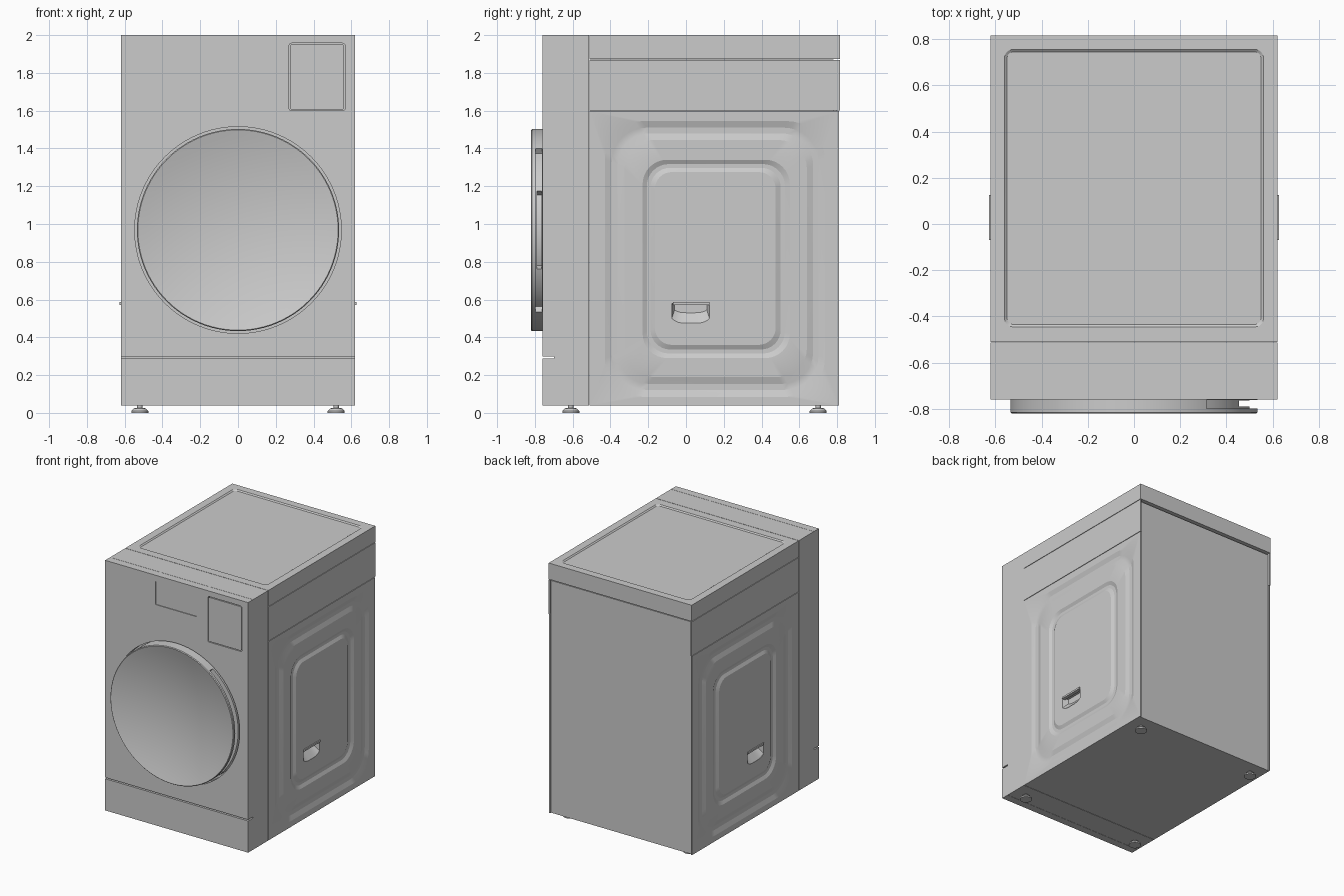
import bpy, bmesh, math

old = bpy.data.objects.get("Cube")
if old:
    bpy.data.objects.remove(old, do_unlink=True)

grey = bpy.data.materials.new("light_grey")
grey.use_nodes = True
grey.diffuse_color = (0.6, 0.6, 0.6, 1)
grey.node_tree.nodes["Principled BSDF"].inputs["Base Color"].default_value = grey.diffuse_color

X, Y, Z = 0.62, 0.76, 2.0      # half width, front face, height
BASE = 0.04                    # underside of the cabinet
SEAM = -0.51                   # seam between front frame and cabinet
BACK = 0.815


def place(plane, u, v, d):
    return {"x": (d, u, v), "y": (u, d, v), "z": (u, v, d)}[plane]


def rounded(u0, u1, v0, v1, r=0.0, seg=8):
    """Rounded rectangle outline with a fixed number of points."""
    pts = []
    corners = [(u1 - r, v1 - r), (u0 + r, v1 - r), (u0 + r, v0 + r), (u1 - r, v0 + r)]
    for k, (cu, cv) in enumerate(corners):
        for i in range(seg + 1):
            a = math.pi / 2 * (k + i / seg)
            pts.append((cu + r * math.cos(a), cv + r * math.sin(a)))
    return pts


def circle(cu, cv, r, n=96):
    return [(cu + r * math.cos(2 * math.pi * i / n), cv + r * math.sin(2 * math.pi * i / n))
            for i in range(n)]


def loft(name, plane, loops):
    """Closed solid through a list of (outline, depth) loops."""
    bm = bmesh.new()
    rings = [[bm.verts.new(place(plane, u, v, d)) for u, v in pts] for pts, d in loops]
    n = len(rings[0])
    for a, b in zip(rings, rings[1:]):
        for i in range(n):
            j = (i + 1) % n
            bm.faces.new((a[i], a[j], b[j], b[i]))
    bm.faces.new(rings[0])
    bm.faces.new(rings[-1])
    bmesh.ops.remove_doubles(bm, verts=bm.verts, dist=1e-5)
    bmesh.ops.recalc_face_normals(bm, faces=bm.faces)
    mesh = bpy.data.meshes.new(name)
    bm.to_mesh(mesh)
    bm.free()
    ob = bpy.data.objects.new(name, mesh)
    bpy.context.collection.objects.link(ob)
    mesh.materials.append(grey)
    return ob


def box(name, x0, x1, y0, y1, z0, z1):
    outline = rounded(x0, x1, y0, y1)
    return loft(name, "z", [(outline, z0), (outline, z1)])


def prism(name, plane, outline, d0, d1):
    return loft(name, plane, [(outline, d0), (outline, d1)])


def cut(ob, cutter):
    mod = ob.modifiers.new("cut", "BOOLEAN")
    mod.operation, mod.solver, mod.object = "DIFFERENCE", "EXACT", cutter
    bpy.context.view_layer.objects.active = ob
    bpy.ops.object.modifier_apply(modifier=mod.name)
    bpy.data.objects.remove(cutter, do_unlink=True)


# Cabinet core, front frame and back panel
box("cabinet_core", -0.54, 0.54, SEAM, 0.78, BASE, 1.87)
box("front_frame", -X, X, -0.698, SEAM - 0.003, BASE, Z)
box("back_panel", -0.61, 0.61, 0.78, 0.80, BASE, 1.86)

# Lid with a shallow sunken top
lid = rounded(-X, X, SEAM, BACK)
loft("lid", "z", [(lid, 1.873), (lid, Z),
                  (rounded(-0.56, 0.56, -0.445, 0.755, 0.035), Z),
                  (rounded(-0.55, 0.55, -0.435, 0.745, 0.03), Z - 0.008)])


# Side panels: two pressed ring grooves and a scooped grip
def wall(s, z0, z1, back):
    """Side wall with a thin flange wrapping past the back panel."""
    inner, outer = rounded(SEAM, 0.79, z0, z1), rounded(SEAM, back, z0, z1)
    return [(inner, s * 0.53), (inner, s * 0.61), (outer, s * 0.61), (outer, s * X)]


def groove(s, outer, inner, r_out, r_in, depth=0.012):
    """Four loops going down, across and up between two outlines."""
    loops = []
    for t, drop in ((0, 0), (0.35, depth), (0.65, depth), (1, 0)):
        edges = [a + (b - a) * t for a, b in zip(outer, inner)]
        loops.append((rounded(*edges, r_out + (r_in - r_out) * t), s * (X - drop)))
    return loops


def scoop(top, side, low, half, n=12):
    """Grip outline: straight top, short sides and a bowed bottom."""
    mid = 0.025
    pts = [(mid + half, top), (mid - half, top)]
    for i in range(n + 1):
        t = -1 + 2 * i / n
        pts.append((mid + half * t, low + (side - low) * t ** 4))
    return pts


for s, side in ((1, "left"), (-1, "right")):
    loops = wall(s, BASE, 1.598, 0.81)
    loops += groove(s, (-0.43, 0.735, 0.085, 1.545), (-0.325, 0.64, 0.19, 1.445), 0.20, 0.15)
    loops += groove(s, (-0.23, 0.55, 0.29, 1.34), (-0.165, 0.475, 0.36, 1.275), 0.13, 0.09)
    panel = loft(side + "_side_panel", "x", loops)
    cut(panel, loft("grip_cutter", "x", [(scoop(0.58, 0.50, 0.475, 0.10), s * 0.63),
                                         (scoop(0.58, 0.50, 0.475, 0.10), s * 0.618),
                                         (scoop(0.58, 0.545, 0.53, 0.085), s * 0.575)]))
    box(side + "_grip_lip", *sorted((s * 0.60, s * 0.628)), -0.07, 0.125, 0.572, 0.586)
    loft(side + "_upper_band", "x", wall(s, 1.602, 1.869, BACK))

# Front panel with door opening, display recess and drawer opening
DOOR_Z = 0.968
front = box("front_panel", -X, X, -Y, -0.70, 0.298, Z)
cut(front, prism("door_cutter", "y", circle(0, DOOR_Z, 0.547), -0.8, -0.65))
cut(front, prism("display_cutter", "y", rounded(-0.185, 0.183, 1.77, 1.955, 0.01), -0.8, -Y + 0.006))
cut(front, prism("drawer_cutter", "y", rounded(0.27, 0.567, 1.60, 1.957, 0.014), -0.8, -Y + 0.03))
drawer = rounded(0.276, 0.561, 1.606, 1.951, 0.01)
prism("detergent_drawer", "y", drawer, -Y, -0.72)
box("kick_panel", -X, X, -Y, -0.70, BASE, 0.288)

# Round door with a concave face
RIM, DISH = 0.53, 0.075
rings = [(0.535, -0.695), (0.535, -0.815), (RIM, -0.82)]
for k in range(1, 13):
    t = 1 - k / 12.3
    rings.append((RIM * t, -0.82 + DISH * (1 - t * t)))
door = loft("door", "y", [(circle(0, DOOR_Z, r), d) for r, d in rings])


# Finger grip behind the door rim: a long groove and a deeper pocket
def sector(r, half_angle, n=24):
    angles = [math.radians(half_angle) * (-1 + 2 * i / n) for i in range(n + 1)]
    arc = [(r * math.cos(a), DOOR_Z + r * math.sin(a)) for a in angles]
    rim = [(0.6 * math.cos(a), DOOR_Z + 0.6 * math.sin(a)) for a in reversed(angles)]
    return arc + rim


cut(door, prism("groove_cutter", "y", sector(0.50, 54), -0.798, -0.762))
cut(door, prism("pocket_cutter", "y", sector(0.45, 24.5), -0.79, -0.764))

# Levelling feet
for fx, sx in ((0.52, "left"), (-0.52, "right")):
    for fy, sy in ((-0.61, "front"), (0.70, "back")):
        profile = [(0.045, 0), (0.045, 0.01), (0.032, 0.024), (0.014, 0.026), (0.014, 0.05)]
        loft(f"{sy}_{sx}_foot", "z", [(circle(fx, fy, r, 24), d) for r, d in profile])

# Smooth the curved surfaces, keep creases sharp
bpy.ops.object.select_all(action="DESELECT")
for ob in bpy.context.collection.objects:
    if ob.type == "MESH" and grey.name in ob.data.materials:
        ob.select_set(True)
        bpy.context.view_layer.objects.active = ob
bpy.ops.object.shade_smooth_by_angle(angle=math.radians(17))
